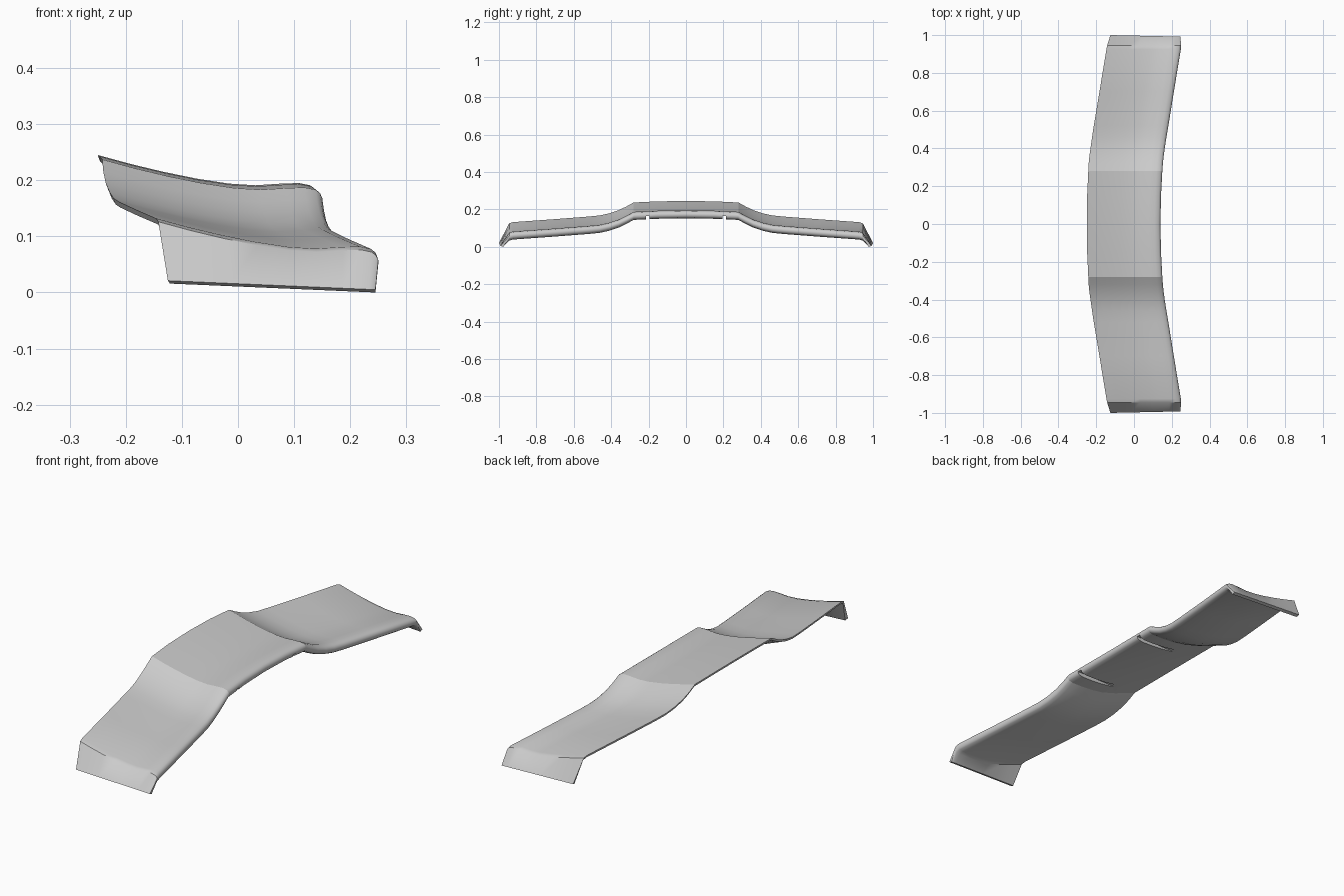
import bpy, bmesh, math
from mathutils import Matrix, Vector

if "Cube" in bpy.data.objects:
    bpy.data.objects.remove(bpy.data.objects["Cube"], do_unlink=True)

mat = bpy.data.materials.new("light grey")
mat.use_nodes = True
GREY = (0.6, 0.6, 0.6, 1)
mat.diffuse_color = GREY
mat.node_tree.nodes["Principled BSDF"].inputs["Base Color"].default_value = GREY

# Cross-section (across, height): thin raised edge on the right, rounded lip on the left
TOP = [(0, .245), (.15, .229), (.3, .215), (.45, .203), (.6, .194), (.72, .191),
       (.84, .194), (.92, .195), (.97, .191), (.99, .185), (1, .177)]
BOTTOM = [(1, .169), (.992, .161), (.975, .156), (.93, .152), (.8, .153), (.65, .157),
          (.5, .166), (.3, .190), (.15, .213), (.01, .234)]

# Half-length stations: y, drop, right edge x, left edge x
STATIONS = [(0, 0, -.25, .14), (.15, .002, -.248, .143), (.28, .008, -.242, .15),
            (.32, .03, -.24, .153), (.36, .049, -.236, .157), (.41, .066, -.229, .164),
            (.46, .077, -.222, .172), (.52, .083, -.213, .182), (.7, .097, -.183, .211),
            (.925, .113, -.146, .248), (.945, .119, -.142, .25)]
CREASE = .28


def body_ring(y, drop, x0, x1):
    return [Vector((x0 + (x1 - x0) * u, y, z - drop)) for u, z in TOP + BOTTOM]


def tip_ring(side):
    # Lower edge of the sloping end flange
    pts = []
    for i, (u, z) in enumerate(TOP + BOTTOM):
        outer = i < len(TOP)
        y = (1 if outer else .985) - .008 * u
        pts.append(Vector((-.125 + .37 * u, side * y, (.021 if outer else .016) - .016 * u)))
    return pts


# Lofted panel
rings = [tip_ring(-1)]
rings += [body_ring(-y, d, a, b) for y, d, a, b in reversed(STATIONS)]
rings += [body_ring(y, d, a, b) for y, d, a, b in STATIONS[1:]]
rings.append(tip_ring(1))
bm = bmesh.new()
loops = [[bm.verts.new(p) for p in ring] for ring in rings]
n = len(loops[0])
for a, b in zip(loops, loops[1:]):
    for i in range(n):
        j = (i + 1) % n
        bm.faces.new((a[i], a[j], b[j], b[i]))
# End caps bridge matching upper and lower strips
bm.faces.new(loops[0])
bm.faces.new(loops[-1])
bmesh.ops.recalc_face_normals(bm, faces=bm.faces)
mesh = bpy.data.meshes.new("curved_panel")
bm.to_mesh(mesh)
bm.free()
mesh.materials.append(mat)
panel = bpy.data.objects.new("curved_panel", mesh)
bpy.context.collection.objects.link(panel)

# Two shallow slots across the underside
bm = bmesh.new()
for side in (-1, 1):
    bmesh.ops.create_cube(bm, size=1, matrix=Matrix.Translation((0, side * .205, .115))
                          @ Matrix.Diagonal((.5, .02, .1, 1)))
cut_mesh = bpy.data.meshes.new("slot_cutter")
bm.to_mesh(cut_mesh)
bm.free()
cut_mesh.materials.append(mat)
cutter = bpy.data.objects.new("slot_cutter", cut_mesh)
cutter.hide_render = True
bpy.context.collection.objects.link(cutter)
mod = panel.modifiers.new("slots", "BOOLEAN")
mod.operation = "DIFFERENCE"
mod.solver = "EXACT"
mod.object = cutter
bpy.context.view_layer.objects.active = panel
panel.select_set(True)
bpy.ops.object.modifier_apply(modifier=mod.name)
bpy.data.objects.remove(cutter, do_unlink=True)

# Smooth surfaces, with sharp creases at the middle section and hard corners
bm = bmesh.new()
bm.from_mesh(panel.data)
for f in bm.faces:
    f.smooth = True
for e in bm.edges:
    on_crease = all(abs(abs(v.co.y) - CREASE) < .001 for v in e.verts)
    e.smooth = not on_crease and e.calc_face_angle(math.pi) < math.radians(38)
bm.to_mesh(panel.data)
bm.free()
